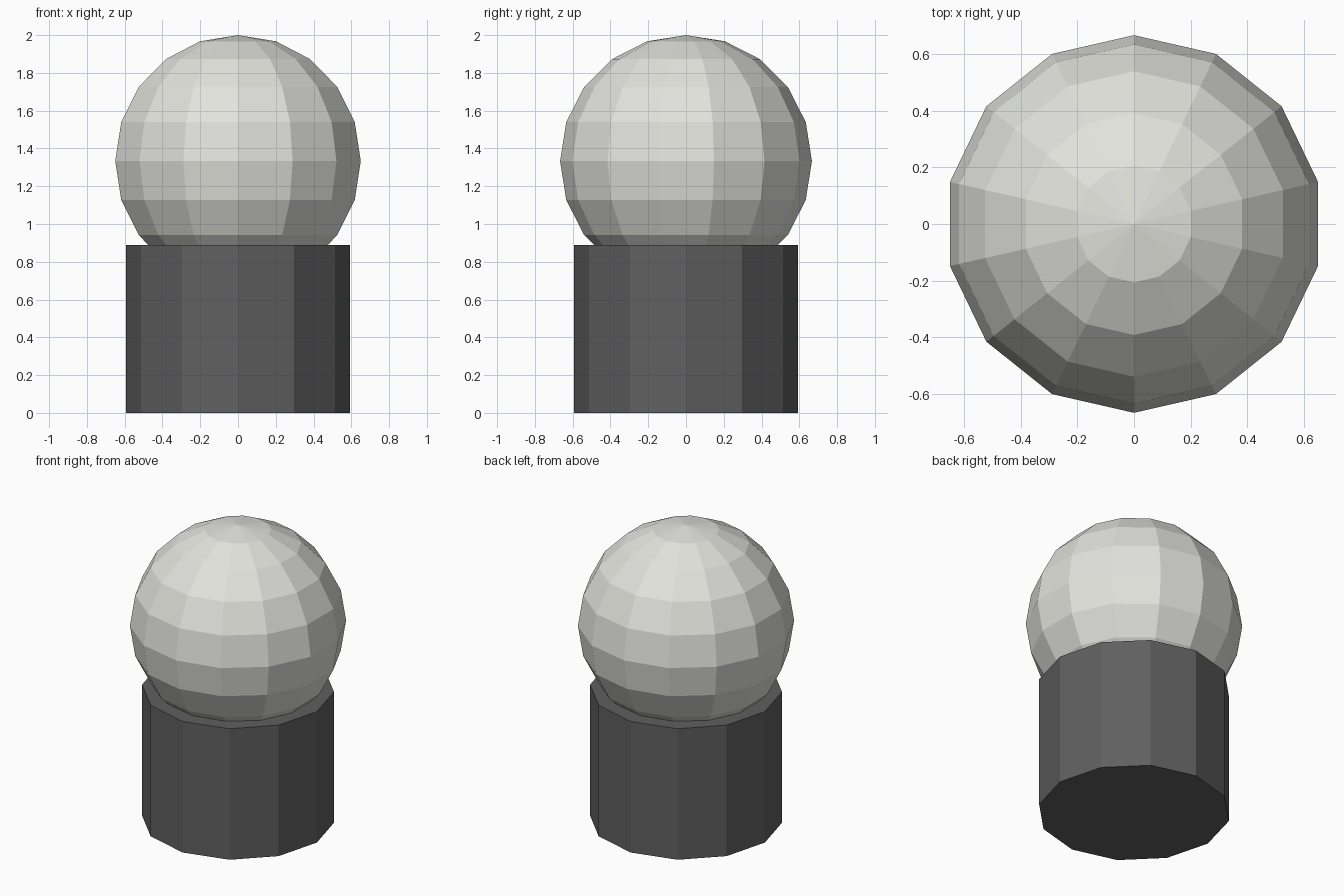
import bpy

if "Cube" in bpy.data.objects:
    bpy.data.objects.remove(bpy.data.objects["Cube"])

RADIUS = 2 / 3          # ball radius
BASE_RADIUS = 0.593
BASE_HEIGHT = 0.89


def material(name, color):
    mat = bpy.data.materials.new(name)
    mat.diffuse_color = (*color, 1)
    mat.use_nodes = True
    mat.node_tree.nodes["Principled BSDF"].inputs["Base Color"].default_value = mat.diffuse_color
    return mat


def finish(name, mat):
    obj = bpy.context.object
    obj.name = name
    obj.data.materials.append(mat)
    bpy.ops.object.shade_flat()
    return obj


# Twelve-sided dark base
bpy.ops.mesh.primitive_cylinder_add(
    vertices=12, radius=BASE_RADIUS, depth=BASE_HEIGHT,
    location=(0, 0, BASE_HEIGHT / 2))
finish("base", material("dark grey", (0.115, 0.115, 0.115)))

# Faceted pale ball, sunk into the top of the base
bpy.ops.mesh.primitive_uv_sphere_add(
    segments=14, ring_count=10, radius=RADIUS,
    location=(0, 0, 2 - RADIUS))
finish("ball", material("off white", (0.76, 0.765, 0.72)))
